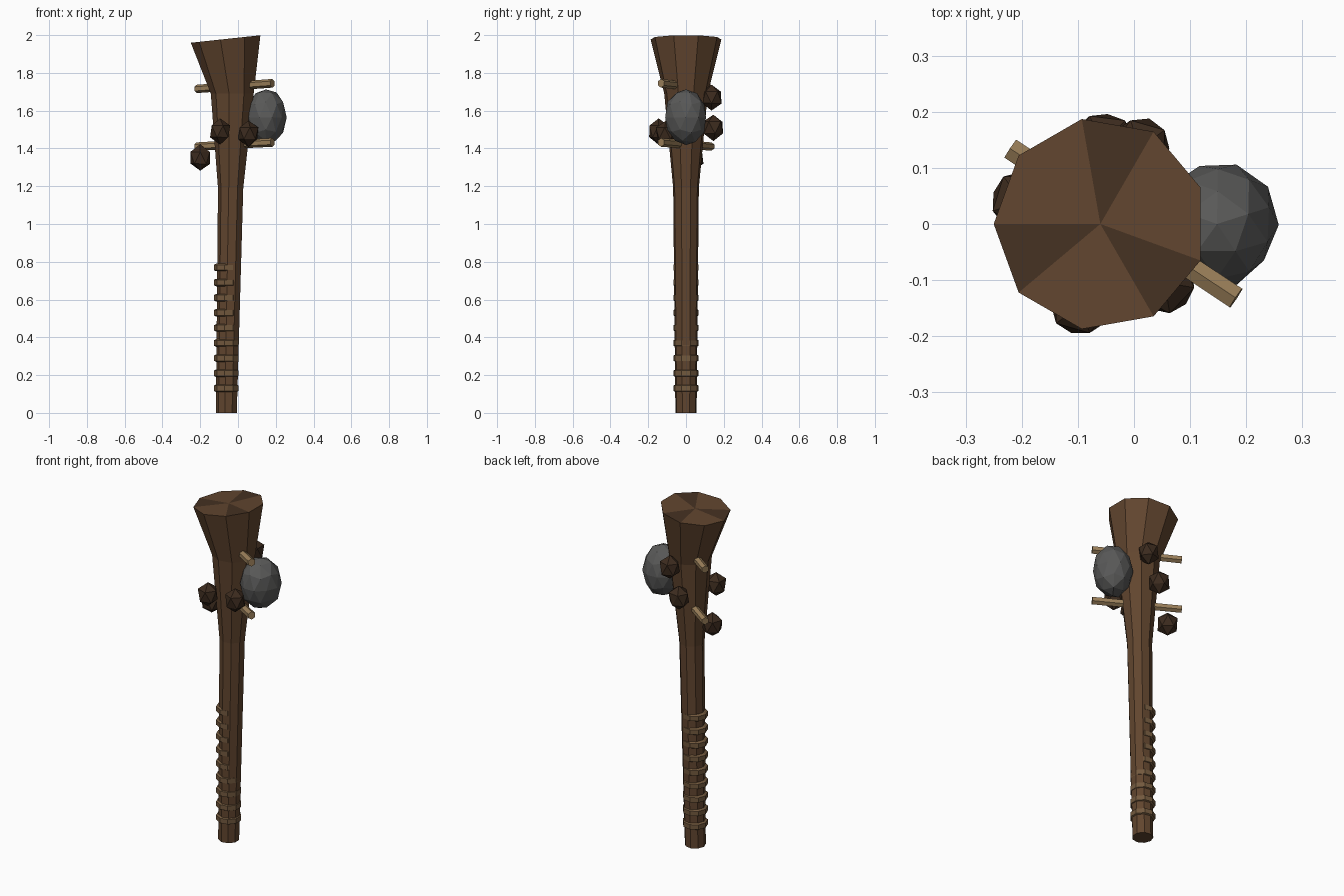
import bpy, bmesh, math, random
from mathutils import Vector, Matrix

random.seed(4)
cube = bpy.data.objects.get("Cube")
if cube:
    bpy.data.objects.remove(cube, do_unlink=True)


def material(name, rgb):
    mat = bpy.data.materials.new(name)
    mat.use_nodes = True
    mat.diffuse_color = (*rgb, 1)
    mat.node_tree.nodes["Principled BSDF"].inputs["Base Color"].default_value = (*rgb, 1)
    return mat


wood = material("wood", (0.12, 0.06, 0.028))
dark_wood = material("dark_wood", (0.06, 0.031, 0.016))
knot_wood = material("knot_wood", (0.045, 0.024, 0.013))
cord = material("cord", (0.17, 0.1, 0.048))
pale_wood = material("pale_wood", (0.32, 0.21, 0.1))
rock = material("rock", (0.1, 0.1, 0.098))


def finish(name, bm, *mats):
    bmesh.ops.recalc_face_normals(bm, faces=bm.faces)
    mesh = bpy.data.meshes.new(name)
    bm.to_mesh(mesh)
    bm.free()
    for mat in mats:
        mesh.materials.append(mat)
    obj = bpy.data.objects.new(name, mesh)
    bpy.context.collection.objects.link(obj)
    return obj


def lathe(rings, sides=9, tilt=0.0):
    """Stack polygon rings (x, z, radius); tilt slopes the last ring along x."""
    bm = bmesh.new()
    loops = []
    for x, z, r in rings:
        slope = tilt if (x, z, r) == rings[-1] else 0
        loop = []
        for i in range(sides):
            a = math.pi + math.tau * i / sides
            dx = r * math.cos(a)
            loop.append(bm.verts.new((x + dx, r * math.sin(a), z + slope * dx)))
        loops.append(loop)
    for low, high in zip(loops, loops[1:]):
        for i in range(sides):
            j = (i + 1) % sides
            bm.faces.new((low[i], low[j], high[j], high[i]))
    bm.faces.new(loops[0][::-1])
    # Fan cap with every third wedge darker
    x, z, _ = rings[-1]
    centre = bm.verts.new((x, 0, z))
    for i in range(sides):
        face = bm.faces.new((loops[-1][i], loops[-1][(i + 1) % sides], centre))
        face.material_index = 1 if i % 3 == 0 else 0
    return bm


def lump(name, mat, centre, size, subdivisions, jitter, turn):
    bm = bmesh.new()
    bmesh.ops.create_icosphere(bm, subdivisions=subdivisions, radius=1)
    for v in bm.verts:
        v.co *= 1 + random.uniform(-jitter, jitter)
    bm.transform(Matrix.Translation(centre) @ Matrix.Diagonal((*size, 1))
                 @ Matrix.Rotation(turn, 4, 'Z'))
    return finish(name, bm, mat)


# Club body flaring to a slanted top
finish("club_shaft", lathe([(-0.06, 0, 0.057), (-0.037, 1.19, 0.069),
                            (-0.027, 1.69, 0.117), (-0.06, 1.98, 0.19)],
                           tilt=0.107), wood, dark_wood)

# Cord bands on the grip
for n in range(9):
    z = 0.13 + 0.08 * n
    band = [(-0.06, z - 0.02, 0.056), (-0.06, z - 0.014, 0.068),
            (-0.06, z + 0.014, 0.068), (-0.06, z + 0.02, 0.056)]
    finish(f"grip_band_{n + 1}", lathe(band), cord, cord)

# Pegs driven through the head
for name, z_left, z_right in (("upper_peg", 1.745, 1.715), ("lower_peg", 1.432, 1.41)):
    start, end = Vector((0.182, -0.132, z_left)), Vector((-0.22, 0.134, z_right))
    axis = end - start
    bm = bmesh.new()
    bmesh.ops.create_cone(bm, cap_ends=True, segments=6, radius1=0.023, radius2=0.022,
                          depth=axis.length)
    bm.transform(Matrix.Translation((start + end) / 2)
                 @ axis.to_track_quat('Z', 'Y').to_matrix().to_4x4())
    finish(name, bm, pale_wood)

# Stone set in the side
lump("stone", rock, (0.148, 0, 1.565), (0.108, 0.112, 0.15), 2, 0.04, 0.3)

# Knots around the head
knots = [(-0.095, -0.145, 1.49), (0.055, -0.105, 1.48), (-0.2, 0.04, 1.35),
         (-0.055, 0.145, 1.51), (0.01, 0.135, 1.67)]
for n, centre in enumerate(knots):
    lump(f"knot_{n + 1}", knot_wood, centre, (0.06, 0.06, 0.07), 1, 0.04, n * 1.1)
